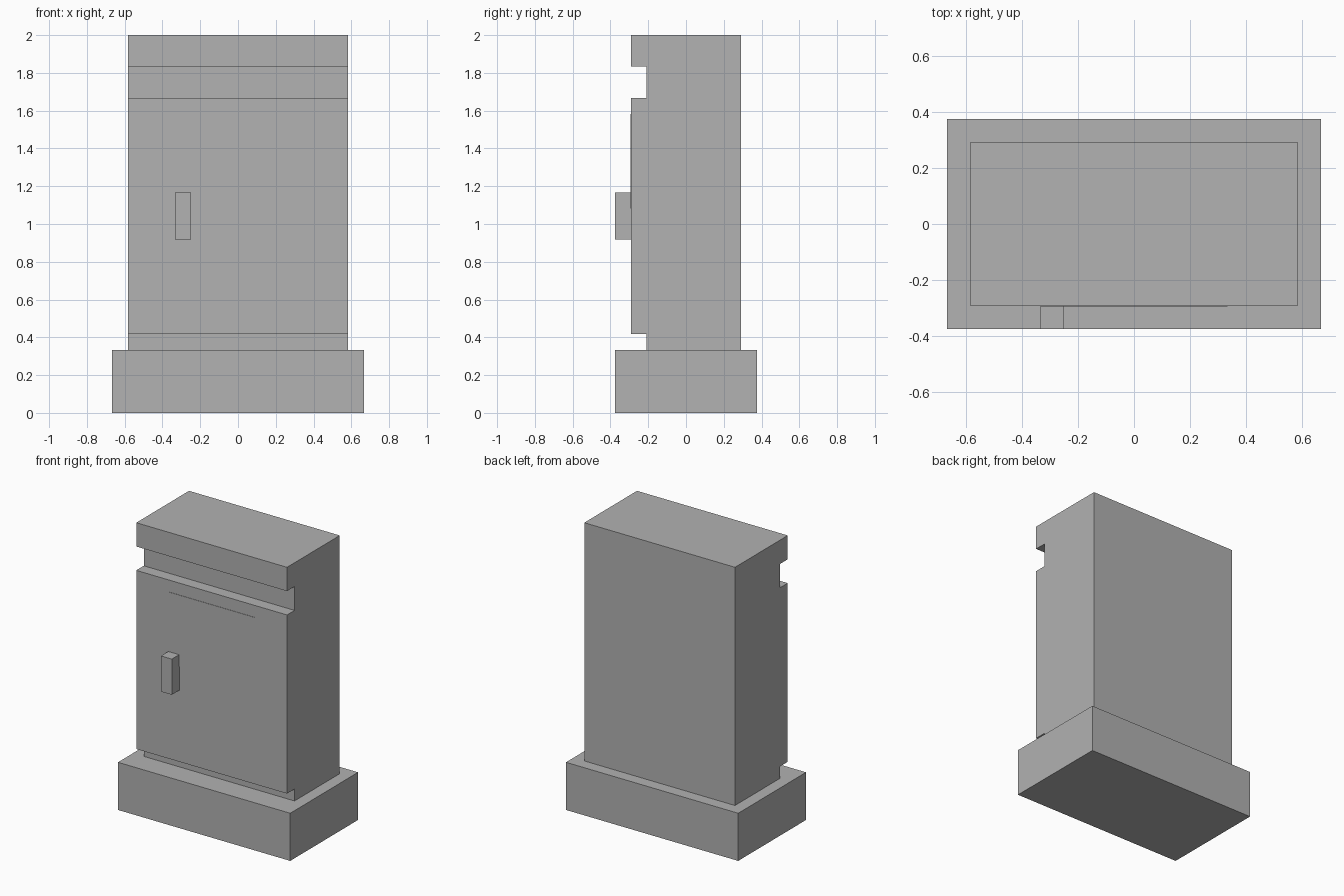
import bpy
import bmesh

U = 1 / 12  # the design sits on a regular module

cube = bpy.data.objects.get("Cube")
if cube:
    bpy.data.objects.remove(cube, do_unlink=True)

grey = bpy.data.materials.new("light grey")
grey.use_nodes = True
colour = (0.445, 0.445, 0.445, 1)
grey.diffuse_color = colour
grey.node_tree.nodes["Principled BSDF"].inputs["Base Color"].default_value = colour


def finish(name, bm):
    bmesh.ops.recalc_face_normals(bm, faces=bm.faces)
    mesh = bpy.data.meshes.new(name)
    bm.to_mesh(mesh)
    bm.free()
    mesh.materials.append(grey)
    obj = bpy.data.objects.new(name, mesh)
    bpy.context.scene.collection.objects.link(obj)
    return obj


def extrude_profile(name, profile, x0, x1):
    """Extrude a (y, z) outline, given in modules, from x0 to x1."""
    bm = bmesh.new()
    face = bm.faces.new([bm.verts.new((x0 * U, y * U, z * U)) for y, z in profile])
    grown = bmesh.ops.extrude_face_region(bm, geom=[face])["geom"]
    verts = [v for v in grown if isinstance(v, bmesh.types.BMVert)]
    bmesh.ops.translate(bm, verts=verts, vec=((x1 - x0) * U, 0, 0))
    return finish(name, bm)


def box(name, x, y, z):
    outline = [(y[0], z[0]), (y[1], z[0]), (y[1], z[1]), (y[0], z[1])]
    return extrude_profile(name, outline, *x)


# Plinth
box("base", (-8, 8), (-4.5, 4.5), (0, 4))

# Cabinet body with a recessed foot and a slot across the front
front, recess, back = -3.5, -2.5, 3.5
extrude_profile("body", [
    (back, 4), (back, 24), (front, 24), (front, 22), (recess, 22),
    (recess, 20), (front, 20), (front, 5), (recess, 5), (recess, 4),
], -7, 7)

# Thin front panel and the handle at its lower corner
box("front_panel", (-4, 4), (front - 0.03, front), (13, 19))
box("handle", (-4, -3), (-4.5, front), (11, 14))
